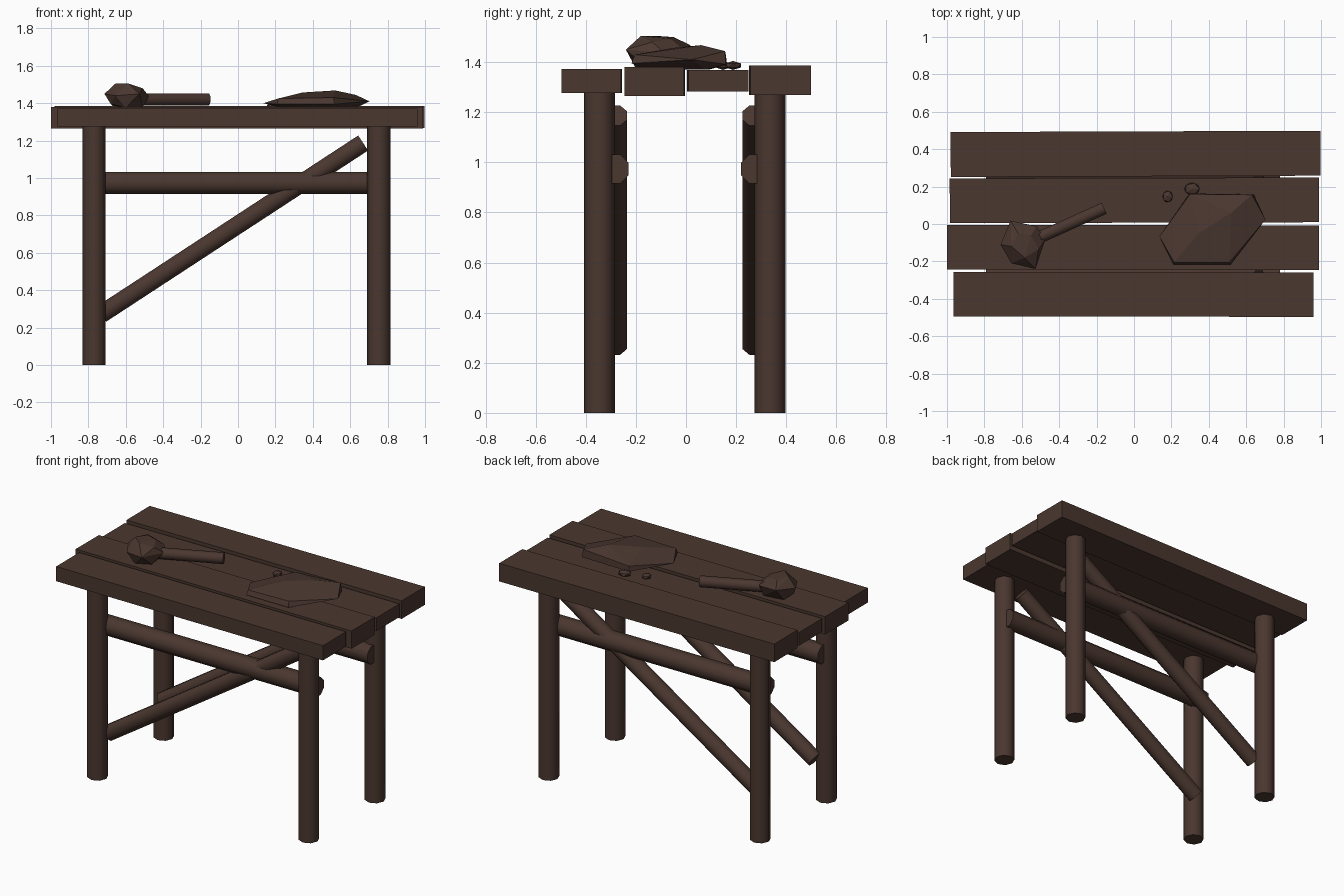
import bpy, bmesh, math
from mathutils import Vector, Matrix

if "Cube" in bpy.data.objects:
    bpy.data.objects.remove(bpy.data.objects["Cube"], do_unlink=True)

wood = bpy.data.materials.new("dark_brown")
wood.use_nodes = True
brown = (0.069, 0.038, 0.029, 1)
wood.diffuse_color = brown
wood.node_tree.nodes["Principled BSDF"].inputs["Base Color"].default_value = brown


def finish(name, bm, smooth=False):
    """Turn a bmesh into a named, coloured object."""
    bmesh.ops.recalc_face_normals(bm, faces=bm.faces)
    mesh = bpy.data.meshes.new(name)
    bm.to_mesh(mesh)
    bm.free()
    mesh.materials.append(wood)
    obj = bpy.data.objects.new(name, mesh)
    bpy.context.collection.objects.link(obj)
    if smooth:
        bpy.ops.object.select_all(action='DESELECT')
        obj.select_set(True)
        bpy.context.view_layer.objects.active = obj
        bpy.ops.object.shade_smooth_by_angle(angle=math.radians(50))
    return obj


def pole(name, start, end, radius, turn=0.0):
    """Eight-sided pole between two points."""
    a, b = Vector(start), Vector(end)
    axis = b - a
    bm = bmesh.new()
    bmesh.ops.create_cone(bm, cap_ends=True, segments=8, radius1=radius,
                          radius2=radius, depth=axis.length)
    place = (Matrix.Translation((a + b) / 2)
             @ axis.to_track_quat('Z', 'Y').to_matrix().to_4x4()
             @ Matrix.Rotation(math.radians(turn), 4, 'Z'))
    bm.transform(place)
    return finish(name, bm, smooth=True)


def plank(name, x, y, z, tilt):
    """Box between ranges, turned slightly about the vertical."""
    lo, hi = Vector((x[0], y[0], z[0])), Vector((x[1], y[1], z[1]))
    bm = bmesh.new()
    bmesh.ops.create_cube(bm, size=1)
    bm.transform(Matrix.Translation((lo + hi) / 2)
                 @ Matrix.Rotation(math.radians(tilt), 4, 'Z')
                 @ Matrix.Diagonal((*(hi - lo), 1)))
    return finish(name, bm)


def chunk(name, points):
    """Faceted convex lump."""
    bm = bmesh.new()
    for p in points:
        bm.verts.new(p)
    out = bmesh.ops.convex_hull(bm, input=bm.verts)
    loose = [g for g in out["geom_interior"] if isinstance(g, bmesh.types.BMVert)]
    bmesh.ops.delete(bm, geom=loose, context='VERTS')
    bmesh.ops.dissolve_limit(bm, angle_limit=math.radians(8),
                             verts=bm.verts, edges=bm.edges)
    return finish(name, bm)


# Table top
plank("front_plank", (-0.965, 0.96), (-0.495, -0.257), (1.276, 1.372), -0.1)
plank("front_middle_plank", (-1.0, 0.99), (-0.244, -0.006), (1.264, 1.38), -0.1)
plank("back_middle_plank", (-0.985, 0.99), (0.007, 0.246), (1.282, 1.368), 0.15)
plank("back_plank", (-0.98, 0.998), (0.255, 0.495), (1.268, 1.386), 0.2)

# Legs, rails and braces on each long side
for side, leg_y, rail_y, brace_y in (("front", -0.346, -0.287, -0.283),
                                     ("back", 0.335, 0.277, 0.273)):
    for end, leg_x in (("right", -0.77), ("left", 0.753)):
        pole(f"{side}_{end}_leg", (leg_x, leg_y, 0), (leg_x, leg_y, 1.28), 0.062)
    pole(f"{side}_rail", (-0.79, rail_y, 0.973), (0.78, rail_y, 0.973), 0.0628, 22.5)
    pole(f"{side}_brace", (-0.731, brace_y, 0.272), (0.669, brace_y, 1.187), 0.052, 22.5)

# Stone mallet
pole("mallet_handle", (-0.58, -0.105, 1.42), (-0.16, 0.084, 1.42), 0.035, 22.5)
chunk("mallet_head", [
    (-0.66, 0.018, 1.468), (-0.52, -0.013, 1.45), (-0.475, -0.083, 1.436),
    (-0.527, -0.24, 1.45), (-0.655, -0.21, 1.44), (-0.714, -0.11, 1.45),
    (-0.62, -0.05, 1.5), (-0.55, -0.06, 1.493), (-0.51, -0.135, 1.48),
    (-0.585, -0.18, 1.505), (-0.655, -0.12, 1.505),
    (-0.67, -0.05, 1.385), (-0.53, -0.04, 1.378), (-0.51, -0.16, 1.38),
    (-0.6, -0.2, 1.375), (-0.68, -0.14, 1.395)])

# Flat stone
chunk("flat_stone", [
    (0.136, -0.067, 1.4), (0.297, 0.163, 1.39), (0.64, 0.158, 1.392),
    (0.703, 0.024, 1.41), (0.516, -0.217, 1.395), (0.211, -0.217, 1.395),
    (0.3, 0.16, 1.425), (0.63, 0.156, 1.444), (0.345, -0.05, 1.457),
    (0.52, 0.06, 1.468), (0.215, -0.205, 1.425), (0.51, -0.205, 1.43),
    (0.25, -0.1, 1.37), (0.32, 0.09, 1.37), (0.62, 0.08, 1.37), (0.48, -0.15, 1.37)])

# Pebbles
for name, spot, size in (("small_pebble", (0.18, 0.147, 1.387), (0.03, 0.035, 0.018)),
                         ("large_pebble", (0.31, 0.188, 1.387), (0.045, 0.036, 0.018))):
    bm = bmesh.new()
    bmesh.ops.create_icosphere(bm, subdivisions=1, radius=1)
    bm.transform(Matrix.Translation(spot) @ Matrix.Diagonal((*size, 1)))
    finish(name, bm)
